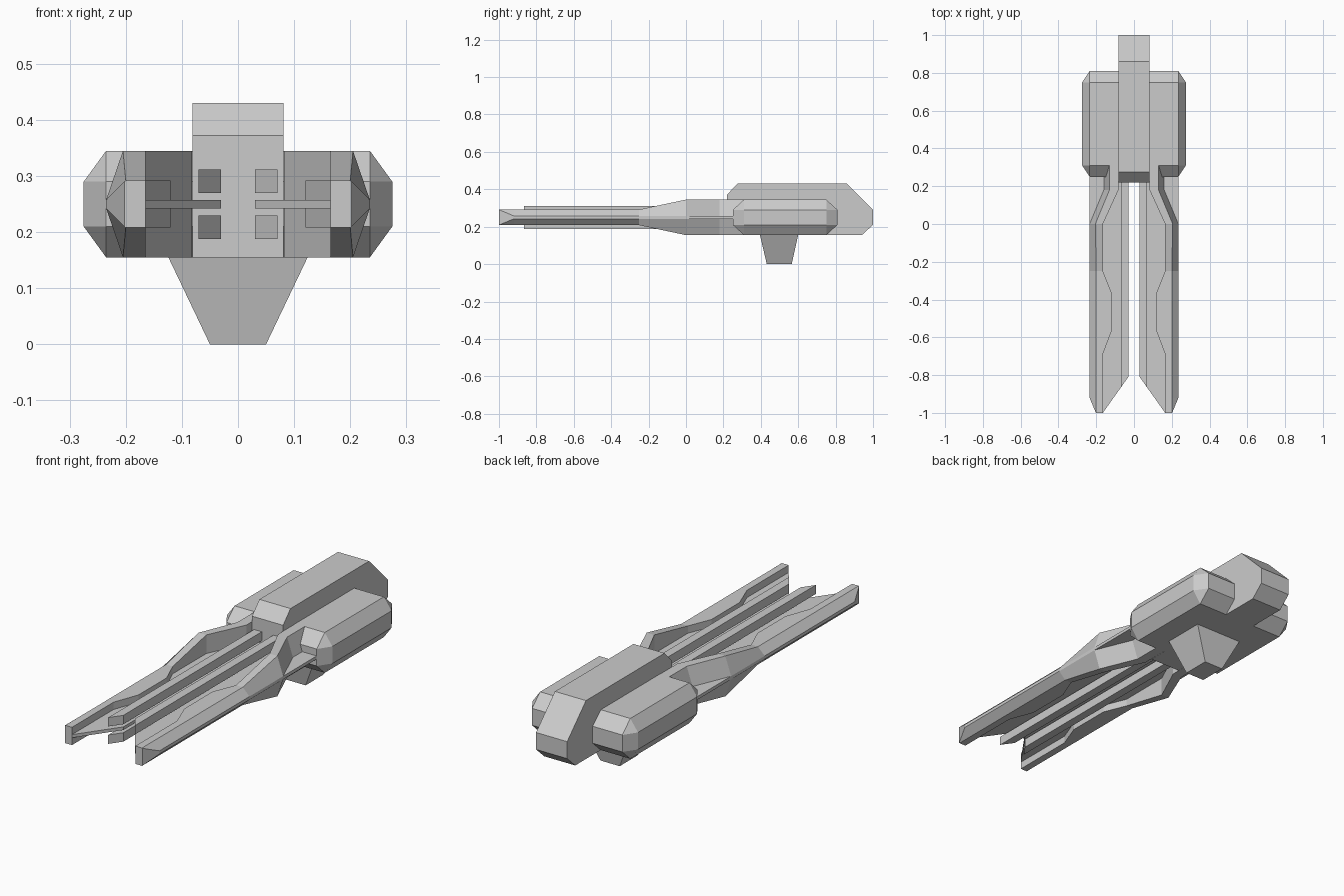
import bpy
import bmesh

cube = bpy.data.objects.get("Cube")
if cube:
    bpy.data.objects.remove(cube, do_unlink=True)

grey = bpy.data.materials.new("hull grey")
grey.use_nodes = True
GREY = (0.6, 0.6, 0.6, 1)
grey.diffuse_color = GREY
grey.node_tree.nodes["Principled BSDF"].inputs["Base Color"].default_value = GREY

MID_Z = 0.25


def finish(name, bm):
    bmesh.ops.recalc_face_normals(bm, faces=bm.faces)
    mesh = bpy.data.meshes.new(name)
    bm.to_mesh(mesh)
    bm.free()
    mesh.materials.append(grey)
    obj = bpy.data.objects.new(name, mesh)
    bpy.context.collection.objects.link(obj)
    return obj


def loft(name, rings):
    """Skin a closed solid through rings of equal point count."""
    bm = bmesh.new()
    loops = [[bm.verts.new(p) for p in ring] for ring in rings]
    n = len(loops[0])
    for a, b in zip(loops, loops[1:]):
        for i in range(n):
            j = (i + 1) % n
            bm.faces.new((a[i], a[j], b[j], b[i]))
    bm.faces.new(loops[0])
    bm.faces.new(loops[-1])
    return finish(name, bm)


def hull(name, points):
    bm = bmesh.new()
    for p in points:
        bm.verts.new(p)
    bmesh.ops.convex_hull(bm, input=bm.verts)
    bmesh.ops.dissolve_limit(bm, angle_limit=0.01, verts=bm.verts, edges=bm.edges)
    return finish(name, bm)


def slab(name, outline, side, z0, z1):
    return loft(name, [[(side * x, y, z) for x, y in outline] for z in (z0, z1)])


# Central body: side profile extruded across the width
body_profile = [(0.22, 0.155), (0.22, 0.372), (0.275, 0.43), (0.86, 0.43),
                (1.0, 0.29), (1.0, 0.21), (0.94, 0.155)]
loft("central_body", [[(x, y, z) for y, z in body_profile] for x in (-0.081, 0.081)])

# Tapered mount underneath
loft("lower_mount", [
    [(-w, y0, z), (w, y0, z), (w, y1, z), (-w, y1, z)]
    for w, y0, y1, z in ((0.05, 0.432, 0.565, 0), (0.125, 0.395, 0.6, 0.157))])

# Prong stations: y, inner x, top outer x, outer edge x, half height, outer half height
stations = [
    (-1.0, 0.165, 0.2, 0.202, 0.042, 0.041),
    (-0.92, 0.165, 0.2, 0.235, 0.042, 0.0075),
    (-0.69, 0.165, 0.2, 0.235, 0.042, 0.0075),
    (-0.57, 0.12, 0.2, 0.235, 0.042, 0.0075),
    (-0.36, 0.12, 0.2, 0.235, 0.042, 0.0075),
    (-0.25, 0.165, 0.2, 0.235, 0.042, 0.0075),
    (0.0, 0.165, 0.205, 0.235, 0.095, 0.0075),
    (0.18, 0.082, 0.13, 0.16, 0.095, 0.0075),
    (0.35, 0.082, 0.13, 0.16, 0.095, 0.0075),
]
plate_outline = [(0.03, -0.81), (0.165, -1), (0.2, -1), (0.235, -0.92),
                 (0.235, 0.3), (0.03, 0.3)]
rail_outline = [(0.03, -0.81), (0.07, -0.866), (0.07, 0.3), (0.03, 0.3)]

for label, s in (("left", 1), ("right", -1)):
    # Side pod: box with chamfered outer, front and rear edges
    pod = []
    for y, inward in ((0.25, 1), (0.81, -1)):
        for dz in (-1, 1):
            in_y, low, high = y + inward * 0.06, MID_Z + dz * 0.04, MID_Z + dz * 0.095
            pod += [(s * 0.235, y, low), (s * 0.275, in_y, low), (s * 0.235, in_y, high),
                    (0, y, low), (0, in_y, high)]
    hull(label + "_pod", pod)

    # Long prong with ramped root and inner bulge
    loft(label + "_prong", [
        [(s * a, y, MID_Z - h), (s * b, y, MID_Z - h), (s * c, y, MID_Z - e),
         (s * c, y, MID_Z + e), (s * b, y, MID_Z + h), (s * a, y, MID_Z + h)]
        for y, a, b, c, h, e in stations])

    # Thin web plate and the two rails above and below it
    slab(label + "_web_plate", plate_outline, s, MID_Z - 0.0075, MID_Z + 0.0075)
    slab(label + "_lower_rail", rail_outline, s, 0.188, 0.23)
    slab(label + "_upper_rail", rail_outline, s, 0.27, 0.312)
